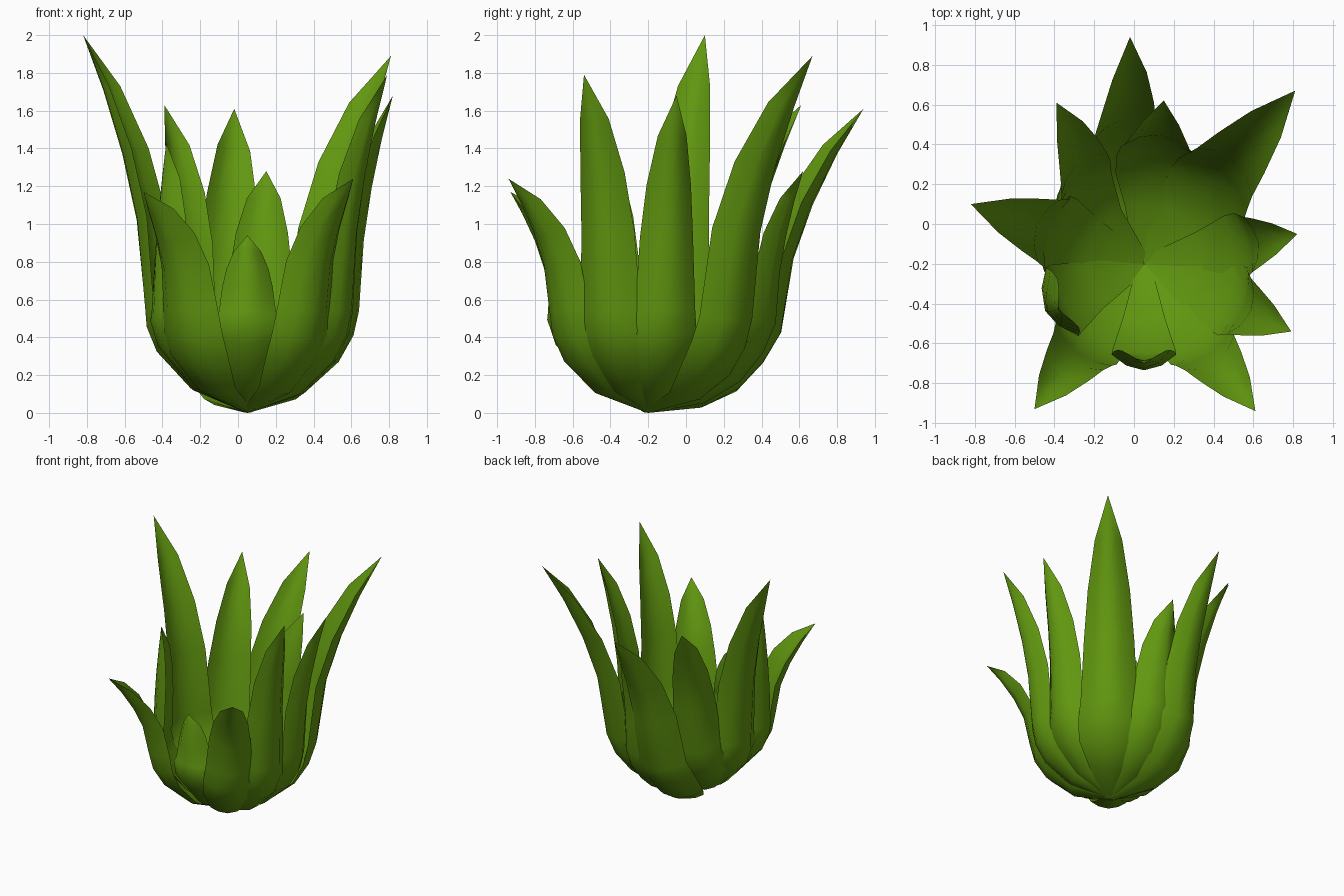
import bpy, bmesh, math
from mathutils import Vector

if "Cube" in bpy.data.objects:
    bpy.data.objects.remove(bpy.data.objects["Cube"])

green = bpy.data.materials.new("leaf green")
green.diffuse_color = (0.12, 0.31, 0.005, 1)
green.use_nodes = True
green.node_tree.nodes["Principled BSDF"].inputs["Base Color"].default_value = green.diffuse_color

ROOT = Vector((0.05, -0.2, 0))          # point all leaves grow from

# each leaf: tip x, y, z, bowl radius, half width, turn of the base (degrees)
LEAVES = [
    (-0.82, 0.10, 2.00, 0.57, 0.18, 0),
    (-0.39, 0.61, 1.63, 0.60, 0.17, 22),
    (-0.02, 0.94, 1.61, 0.72, 0.18, 20),
    (0.15, 0.62, 1.28, 0.68, 0.18, 0),
    (0.81, 0.67, 1.89, 0.67, 0.20, -1),
    (0.82, -0.05, 1.68, 0.60, 0.155, -2),
    (0.79, -0.54, 1.79, 0.60, 0.165, 3),
    (0.61, -0.94, 1.24, 0.61, 0.165, -3),
    (0.05, -0.70, 0.94, 0.53, 0.145, 0),
    (-0.50, -0.93, 1.17, 0.61, 0.17, 1),
    (-0.38, -0.43, 1.43, 0.55, 0.17, -6),
]
WIDTHS = [0.22, 0.74, 1.1, 1.12, 1.04, 0.92, 0.77, 0.5, 0]
DEPTHS = [0.3, 0.35, 0.42, 0.5, 0.6, 0.7, 0.75, 0.75, 0]


def keel(rt, zt, R):
    """Outer profile of a leaf as (radius, height) points."""
    k = 0.7 - R
    pts = [(0, 0), (0.30, 0.04 + 0.6 * k), (0.49, 0.14 + 1.3 * k),
           (0.62 - 0.5 * k, 0.29 + 1.2 * k)]
    z0 = min(0.54, 0.29 + 1.2 * k + 0.16)
    for u in (0, 0.33, 0.57, 0.8, 1):
        pts.append((R + (rt - R) * u ** 1.75, z0 + (zt - z0) * u))
    return pts


def leaf(name, x, y, z, R, width, turn):
    to_tip = Vector((x, y, 0)) - ROOT
    az = math.atan2(to_tip.y, to_tip.x)
    up = Vector((0, 0, 1))
    face = az + math.radians(turn) * 0.7     # way the blade faces
    out = Vector((math.cos(face), math.sin(face), 0))
    path = []
    for i, (r, h) in enumerate(keel(to_tip.length, z, R)):
        a = az + math.radians(turn) * (1 - i / 8) ** 1.2
        path.append(ROOT + Vector((math.cos(a) * r, math.sin(a) * r, h)))
    bm = bmesh.new()
    rings = []
    for i, p in enumerate(path[:-1]):
        tan = (path[i + 1] - path[max(i - 1, 0)]).normalized()
        side = up.cross(out)
        side = (side - tan * side.dot(tan)).normalized()
        inward = side.cross(tan)
        if inward.dot(up - out) < 0:
            inward.negate()
        w, c = width * WIDTHS[i], DEPTHS[i]
        outer = [(a, c * a * a) for a in (-1, -0.55, 0, 0.55, 1)]
        inner = [(a, c * a * a + 0.3 * (1 - a * a)) for a in (0.55, 0, -0.55)]
        rings.append([bm.verts.new(p + side * a * w + inward * d * w)
                      for a, d in outer + inner])
    tip = bm.verts.new(path[-1])
    for a, b in zip(rings, rings[1:]):
        for j in range(8):
            k = (j + 1) % 8
            bm.faces.new((a[j], a[k], b[k], b[j]))
    for j in range(8):
        bm.faces.new((rings[-1][j], rings[-1][(j + 1) % 8], tip))
    bm.faces.new(rings[0][::-1])
    bmesh.ops.recalc_face_normals(bm, faces=bm.faces)
    me = bpy.data.meshes.new(name)
    bm.to_mesh(me)
    bm.free()
    me.materials.append(green)
    ob = bpy.data.objects.new(name, me)
    bpy.context.collection.objects.link(ob)
    bpy.ops.object.select_all(action='DESELECT')
    ob.select_set(True)
    bpy.context.view_layer.objects.active = ob
    bpy.ops.object.shade_smooth_by_angle(angle=math.radians(50))


# rosette of leaves
for n, spec in enumerate(LEAVES, 1):
    leaf(f"leaf_{n}", *spec)
